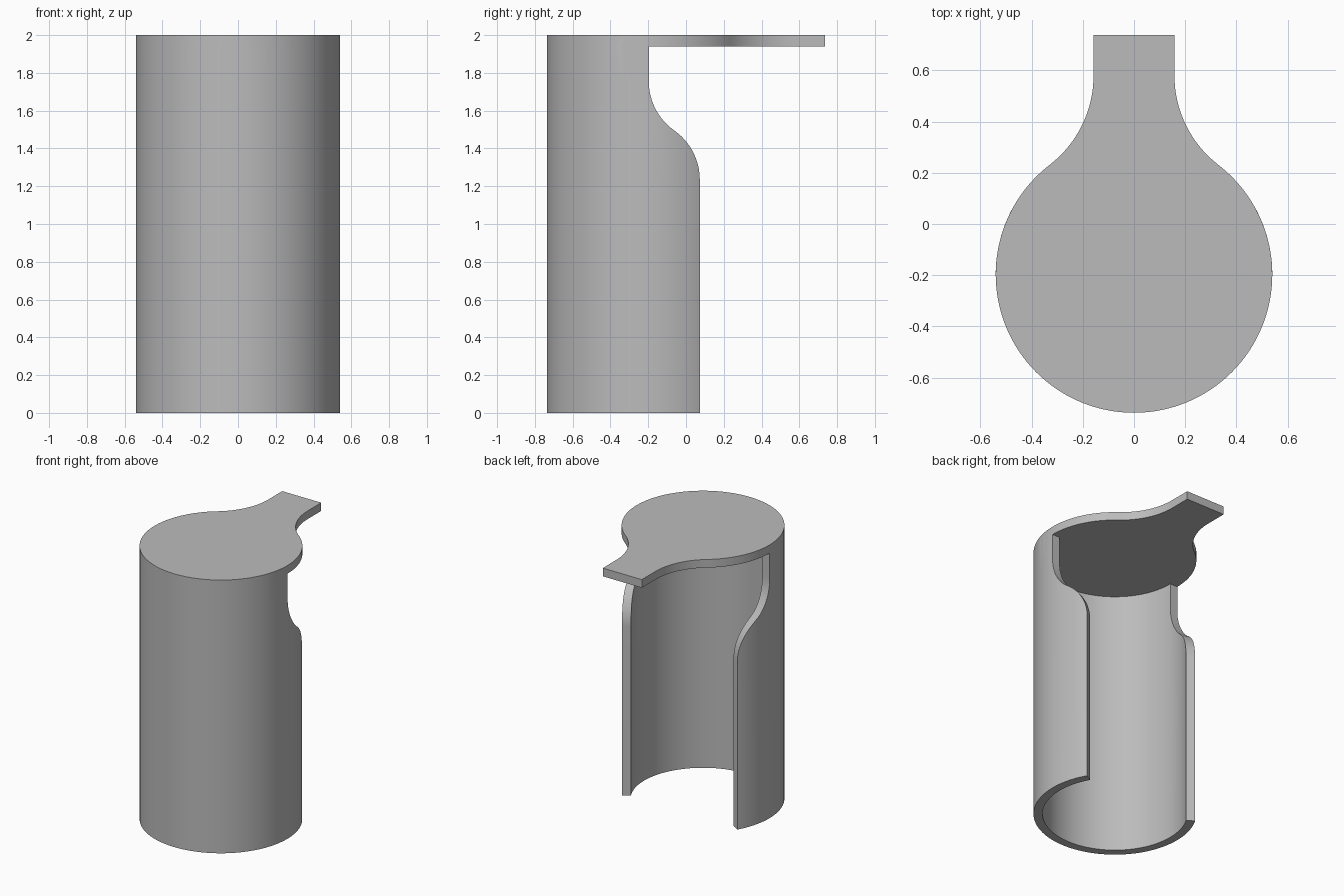
import bpy, bmesh
from math import sin, cos, pi, radians, acos, atan2, sqrt

if "Cube" in bpy.data.objects:
    bpy.data.objects.remove(bpy.data.objects["Cube"])

R, WALL, CY = 0.54, 0.06, -0.197      # shell radius, thickness, axis position
TOP, LID = 2.0, 0.06                  # overall height, lid thickness
UNDER = TOP - LID
SEG = 64                              # segments per half turn

grey = bpy.data.materials.new("plain grey")
grey.use_nodes = True
colour = (0.5, 0.5, 0.5, 1)
grey.diffuse_color = colour
grey.node_tree.nodes["Principled BSDF"].inputs["Base Color"].default_value = colour


def make_object(name, bm):
    bmesh.ops.recalc_face_normals(bm, faces=bm.faces)
    mesh = bpy.data.meshes.new(name)
    bm.to_mesh(mesh)
    bm.free()
    mesh.materials.append(grey)
    obj = bpy.data.objects.new(name, mesh)
    bpy.context.collection.objects.link(obj)
    return obj


def extrude(bm, offset):
    got = bmesh.ops.extrude_face_region(bm, geom=bm.faces[:])["geom"]
    verts = [v for v in got if isinstance(v, bmesh.types.BMVert)]
    bmesh.ops.translate(bm, verts=verts, vec=offset)


# Shell: drawn unrolled as (angle, radius, height), then bent round the axis
Z_HIGH, Z_LOW, FLANK = 1.755, 1.235, radians(30)
half_rise, half_run = (Z_HIGH - Z_LOW) / 2, R * sin(FLANK) / 2
turn = 2 * atan2(half_run, half_rise)
bend = half_rise / sin(turn)

s_curve = []                          # (angle, height) down the shoulder
steps = [turn * i / 12 for i in range(13)]
for t in steps:
    s_curve.append((bend * (1 - cos(t)), Z_HIGH - bend * sin(t)))
for t in reversed(steps[:-1]):
    s_curve.append((2 * half_run - bend * (1 - cos(t)), Z_LOW + bend * sin(t)))
s_curve = [(atan2(y, sqrt(R * R - y * y)), z) for y, z in s_curve]

bm = bmesh.new()


def panel(a, b, low, high_a, high_b):
    corners = ((a, low), (b, low), (b, high_b), (a, high_a))
    bm.faces.new([bm.verts.new((ang, R, z)) for ang, z in corners])


for i in range(SEG):
    a, b = (-pi + pi * k / SEG for k in (i, i + 1))
    panel(a, b, 0, Z_HIGH, Z_HIGH)
    panel(a, b, Z_HIGH, UNDER, UNDER)
for (a, za), (b, zb) in zip(s_curve, s_curve[1:]):
    panel(a, b, 0, za, zb)
    panel(-pi - b, -pi - a, 0, zb, za)
bmesh.ops.remove_doubles(bm, verts=bm.verts, dist=1e-5)
extrude(bm, (0, -WALL, 0))
for v in bm.verts:
    ang, r, z = v.co
    v.co = (r * cos(ang), CY + r * sin(ang), z)
shell = make_object("curved_shell", bm)

# Lid: disc blended into a straight tongue by two fillets
HALF, FILLET, END = 0.158, 0.44, 0.737
join = acos((HALF + FILLET) / (R + FILLET))
fillet_y = CY + (R + FILLET) * sin(join)
side = [(R * cos(a), CY + R * sin(a))
        for a in (-pi / 2 + pi * i / SEG for i in range(SEG)) if a < join - 0.01]
for i in range(17):
    a = pi + join * (1 - i / 16)
    side.append((HALF + FILLET + FILLET * cos(a), fillet_y + FILLET * sin(a)))
side.append((HALF, END))
outline = side + [(-x, y) for x, y in reversed(side[1:])]
bm = bmesh.new()
bm.faces.new([bm.verts.new((x, y, UNDER)) for x, y in outline])
extrude(bm, (0, 0, LID))
lid = make_object("lid_with_tongue", bm)

# Fuse the lid and shell into one solid
fuse = shell.modifiers.new("fuse", "BOOLEAN")
fuse.operation, fuse.solver, fuse.object = "UNION", "EXACT", lid
bpy.ops.object.select_all(action="DESELECT")
shell.select_set(True)
bpy.context.view_layer.objects.active = shell
bpy.ops.object.modifier_apply(modifier="fuse")
bpy.data.objects.remove(lid)
shell.name = "shell_with_lid"
bpy.ops.object.shade_smooth_by_angle(angle=radians(30))
